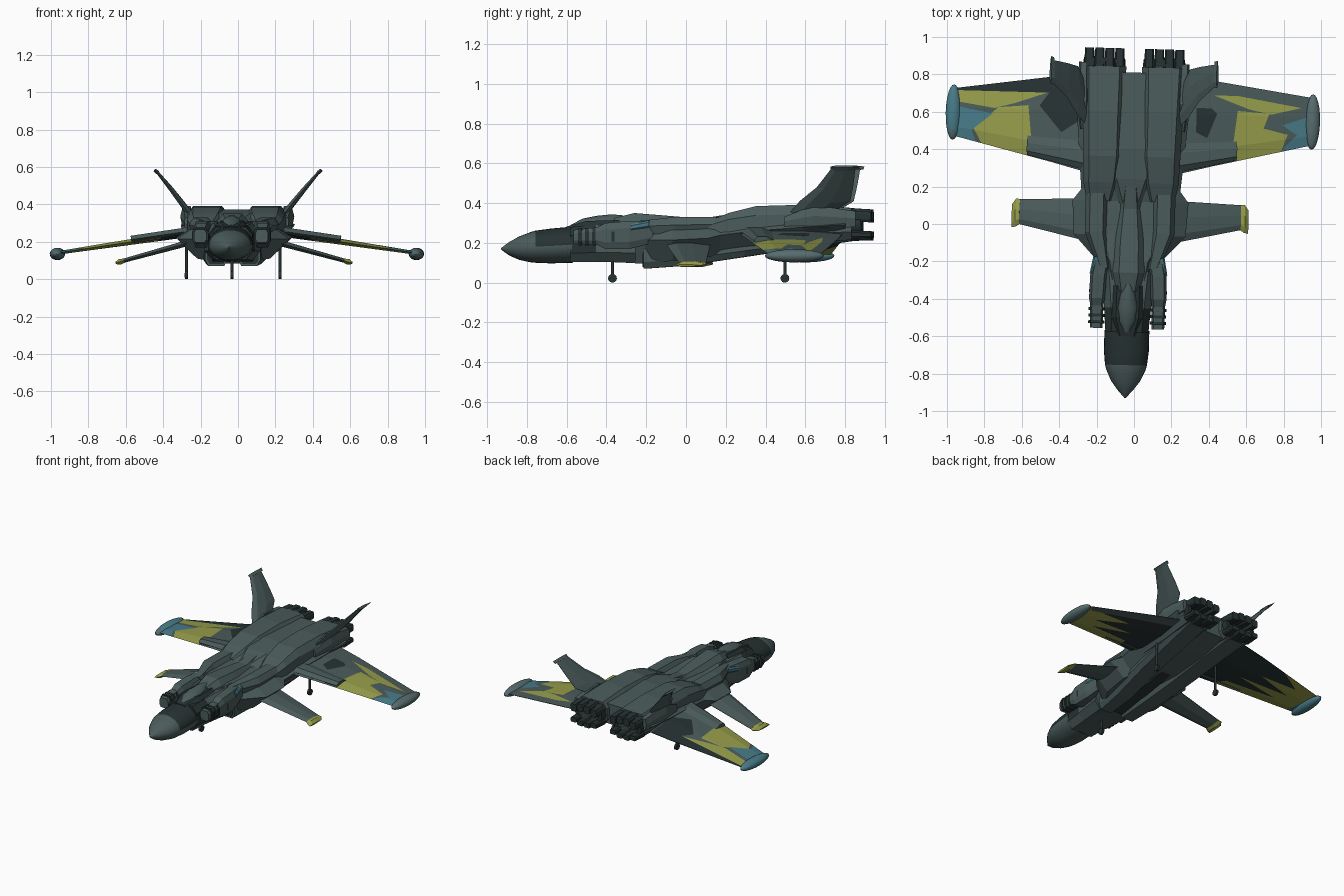
import bpy, bmesh, math
from mathutils import Matrix, Vector

if "Cube" in bpy.data.objects:
    bpy.data.objects.remove(bpy.data.objects["Cube"])


def material(name, rgb):
    m = bpy.data.materials.new(name)
    m.use_nodes = True
    m.diffuse_color = (*rgb, 1)
    m.node_tree.nodes["Principled BSDF"].inputs["Base Color"].default_value = (*rgb, 1)
    return m


GREY = material("slate grey", (0.07, 0.105, 0.105))
DARK = material("dark slate", (0.02, 0.032, 0.032))
YELLOW = material("olive yellow", (0.31, 0.34, 0.07))
TEAL = material("teal blue", (0.065, 0.2, 0.25))
PALE = material("pale slate", (0.095, 0.15, 0.155))

# The whole aircraft stands at a slight yaw
PLACE = Matrix.Translation((-0.022, 0, 0)) @ Matrix.Rotation(math.radians(-1.6), 4, 'Z')


def finish(name, bm, mats, rule=None, smooth=False):
    if rule:
        for f in bm.faces:
            f.material_index = int(rule(f.calc_center_median()))
    bmesh.ops.recalc_face_normals(bm, faces=bm.faces)
    me = bpy.data.meshes.new(name)
    bm.to_mesh(me)
    bm.free()
    me.transform(PLACE)
    ob = bpy.data.objects.new(name, me)
    bpy.context.collection.objects.link(ob)
    for m in mats:
        me.materials.append(m)
    if smooth:
        bpy.ops.object.select_all(action='DESELECT')
        ob.select_set(True)
        bpy.context.view_layer.objects.active = ob
        bpy.ops.object.shade_smooth_by_angle(angle=math.radians(40))


# Unit cross-sections in (x, z)
def ring(n):
    return [(math.cos(2 * math.pi * i / n), math.sin(2 * math.pi * i / n)) for i in range(n)]


HULL = [(1, 0.1), (0.6, 1), (-0.6, 1), (-1, 0.1), (-0.65, -1), (0.65, -1)]
BOX = [(1, 0.5), (0.7, 1), (-0.7, 1), (-1, 0.5), (-1, -0.5), (-0.7, -1), (0.7, -1), (1, -0.5)]


def skin(bm, rings):
    loops = [[bm.verts.new(p) for p in r] for r in rings]
    n = len(loops[0])
    for a, b in zip(loops, loops[1:]):
        for i in range(n):
            bm.faces.new((a[i], a[(i + 1) % n], b[(i + 1) % n], b[i]))
    bm.faces.new(loops[0])
    bm.faces.new(loops[-1])


def loft(name, shape, sections, mats, side=1, rule=None, smooth=False):
    """Sections along y: (y, centre x, half width, bottom z, top z)."""
    bm = bmesh.new()
    skin(bm, [[(side * (cx + hw * u), y, (zb + zt) / 2 + (zt - zb) / 2 * v) for u, v in shape]
              for y, cx, hw, zb, zt in sections])
    finish(name, bm, mats, rule, smooth)


def inside(p, poly):
    hit = False
    for (ax, ay), (bx, by) in zip(poly, poly[1:] + poly[:1]):
        if (ay > p.y) != (by > p.y) and p.x < (bx - ax) * (p.y - ay) / (by - ay) + ax:
            hit = not hit
    return hit


def blade(name, stations, mats, side=1, paint=()):
    """Stations along the span: (x, z, leading y, trailing y, half thickness).
    Paint: (polygon in x and y, material index, +1 for top or -1 for underside)."""
    d = Vector((stations[-1][0] - stations[0][0], stations[-1][1] - stations[0][1])).normalized()
    bm = bmesh.new()
    rings = []
    for x, z, le, te, t in stations:
        def at(f, k):
            return (x - d.y * t * k, le + (te - le) * f, z + d.x * t * k)
        rings.append([at(0, 0), at(0.2, 1), at(0.6, 1), at(1, 0.1), at(1, -0.1), at(0.6, -1), at(0.2, -1)])
    skin(bm, rings)
    bmesh.ops.recalc_face_normals(bm, faces=bm.faces)
    for poly, mat, face_side in paint:
        for a, b in zip(poly, poly[1:] + poly[:1]):
            near = [f for f in bm.faces if f.normal.z * face_side > 0]
            geom = near + list({e for f in near for e in f.edges}) + list({v for f in near for v in f.verts})
            bmesh.ops.bisect_plane(bm, geom=geom, plane_co=(*a, 0),
                                   plane_no=(b[1] - a[1], a[0] - b[0], 0), dist=1e-5)
    for f in bm.faces:
        c = f.calc_center_median()
        for poly, mat, face_side in paint:
            if f.normal.z * face_side > 0 and inside(c, poly):
                f.material_index = mat
    bmesh.ops.scale(bm, vec=(side, 1, 1), verts=bm.verts)
    finish(name, bm, mats)


def ball(name, centre, size, mats, rule):
    bm = bmesh.new()
    bmesh.ops.create_uvsphere(bm, u_segments=24, v_segments=14, radius=1,
                              matrix=Matrix.Translation(centre) @ Matrix.Diagonal((*size, 1)))
    finish(name, bm, mats, rule, True)


def rod(name, centre, radius, depth, axis, mats):
    bm = bmesh.new()
    turn = {'X': Matrix.Rotation(math.pi / 2, 4, 'Y'), 'Z': Matrix()}[axis]
    bmesh.ops.create_cone(bm, segments=14, radius1=radius, radius2=radius, depth=depth, cap_ends=True,
                          matrix=Matrix.Translation(centre) @ turn)
    finish(name, bm, mats, smooth=True)


# Nose with a dark upper band
loft("nose", ring(28), [(-.93, 0, .004, .166, .174), (-.89, 0, .04, .137, .204), (-.84, 0, .078, .115, .232),
                        (-.78, 0, .105, .102, .255), (-.755, 0, .112, .1, .262), (-.68, 0, .12, .097, .272),
                        (-.57, 0, .12, .1, .282)], [GREY, DARK],
     rule=lambda c: c.y > -.76 and c.z > .19, smooth=True)

# Fuselage
loft("forward_fuselage", BOX, [(-.58, 0, .115, .105, .28), (-.45, 0, .125, .105, .29),
                               (-.25, 0, .15, .1, .3)], [GREY, DARK],
     rule=lambda c: c.y < -.45 and c.z > .18)
loft("main_hull", HULL, [(-.3, 0, .14, .1, .3), (-.2, 0, .17, .095, .31), (-.06, 0, .3, .11, .3),
                         (.12, 0, .31, .13, .3), (.18, 0, .265, .14, .32), (.35, 0, .28, .15, .35),
                         (.6, 0, .3, .18, .36), (.81, 0, .305, .22, .35)], [GREY])
loft("rear_deck", HULL, [(.1, 0, .06, .26, .315), (.24, 0, .13, .28, .352), (.4, 0, .17, .28, .372),
                         (.81, 0, .17, .28, .362)], [GREY])
loft("dorsal_spine", HULL, [(-.36, 0, .06, .26, .325), (-.26, 0, .085, .26, .35), (-.1, 0, .08, .25, .337),
                            (.08, 0, .06, .25, .322), (.25, 0, .04, .28, .35)], [GREY])
loft("canopy_frame", HULL, [(-.6, 0, .06, .22, .282), (-.5, 0, .1, .22, .31), (-.33, 0, .1, .22, .315)], [DARK])
loft("canopy", ring(16), [(-.58, 0, .015, .26, .29), (-.52, 0, .05, .25, .322), (-.45, 0, .06, .24, .336),
                          (-.38, 0, .045, .24, .343), (-.32, 0, .02, .25, .34)], [GREY], smooth=True)
loft("belly_keel", BOX, [(-.2, 0, .06, .085, .2), (.3, 0, .05, .145, .25), (.8, 0, .05, .23, .3)], [DARK])

# Wing camouflage: shared underside, then the pattern of each side
WING_UNDER = [([(.2, .2), (.98, .4), (.98, .72), (.2, .83)], 3, -1),
              ([(.36, .2), (.98, .4), (.98, .72), (.6, .77), (.8, .66), (.55, .62), (.8, .57),
                (.45, .51), (.76, .49), (.42, .41)], 1, -1),
              ([(.9, .4), (.98, .4), (.98, .56), (.91, .54)], 2, -1)]
PATTERN = {
    1: [([(.43, .7), (.56, .7), (.9, .645), (.74, .605), (.62, .63)], 1, 1),
        ([(.56, .62), (.73, .61), (.7, .53), (.83, .5), (.79, .39), (.57, .3), (.54, .44)], 1, 1),
        ([(.79, .3), (.81, .43), (.88, .5), (.8, .55), (.97, .61), (.97, .4)], 2, 1),
        ([(.34, .5), (.4, .47), (.45, .6), (.42, .63), (.34, .63)], 3, 1),
        ([(.2, .71), (.9, .66), (.97, .75), (.2, .85)], 0, -1)],
    -1: [([(.46, .69), (.95, .69), (.94, .63), (.74, .6), (.63, .63)], 1, 1),
         ([(.56, .62), (.72, .605), (.85, .49), (.8, .4), (.57, .3), (.54, .44)], 1, 1),
         ([(.79, .3), (.86, .48), (.75, .57), (.97, .61), (.97, .4)], 2, 1),
         ([(.28, .55), (.38, .48), (.5, .62), (.45, .69), (.95, .69), (.97, .72), (.4, .83), (.28, .83)], 3, 1)]}

for s, tag in ((1, "left"), (-1, "right")):
    # Engine trunks and intakes
    loft(tag + "_engine_fairing", BOX, [(.12, .165, .07, .22, .31), (.22, .16, .095, .22, .35), (.36, .155, .105, .2, .385),
                                        (.6, .158, .11, .2, .392), (.84, .16, .118, .215, .375)], [GREY], s)
    loft(tag + "_lower_trunk", BOX, [(-.21, .088, .06, .07, .2), (0, .1, .073, .085, .22), (.3, .13, .08, .13, .25),
                                     (.84, .16, .09, .21, .3)], [GREY], s)
    loft(tag + "_intake_mouth", BOX, [(-.215, .088, .05, .08, .18), (-.2, .088, .05, .08, .18)], [DARK], s)

    # Hollow nozzle with longer petals above and below
    loft(tag + "_nozzle", ring(18), [(.82, .16, .108, .215, .365), (.85, .16, .114, .212, .372),
                                     (.885, .16, .11, .213, .37), (.885, .16, .085, .235, .35),
                                     (.83, .16, .06, .25, .33)], [DARK], s, smooth=True)
    for i in range(4):
        px = .16 + (i - 1.5) * .054
        drop = .012 * (i in (0, 3))
        loft(tag + "_upper_petal", BOX, [(.84, px, .028, .32 - drop, .374 - drop),
                                         (.938, px, .024, .315 - drop, .368 - drop)], [DARK], s)
        loft(tag + "_lower_petal", BOX, [(.84, px, .028, .21 + drop, .25 + drop),
                                         (.938, px, .024, .213 + drop, .246 + drop)], [DARK], s)

    # Shoulder pods beside the cockpit
    loft(tag + "_shoulder_pod", BOX, [(-.44, .165, .035, .19, .28), (-.4, .165, .042, .17, .3),
                                      (-.28, .16, .045, .17, .31), (-.16, .14, .04, .2, .31)], [GREY], s)
    loft(tag + "_shoulder_barrel", BOX, [(-.56, .165, .034, .195, .265), (-.43, .165, .036, .19, .28)], [GREY], s)
    for y in (-.535, -.5, -.465, -.37):
        loft(tag + "_barrel_band", BOX, [(y, .165, .043, .188, .276), (y + .016, .165, .043, .188, .276)], [DARK], s)
    loft(tag + "_shoulder_marking", BOX, [(-.27, .182, .026, .262, .295), (-.18, .165, .026, .276, .314)], [TEAL], s)
    loft(tag + "_hull_cheek", HULL, [(-.24, .13, .03, .25, .31), (-.05, .18, .06, .24, .33),
                                     (.16, .18, .06, .25, .33)], [GREY], s)

    # Main wing with raised inner leading edge and tip pod
    blade(tag + "_wing", [(.2, .253, .26, .8, .02), (.43, .219, .32, .777, .017), (.96, .14, .447, .7, .009)],
          [GREY, YELLOW, TEAL, DARK], s, WING_UNDER + PATTERN[s])
    blade(tag + "_wing_glove", [(.24, .258, .28, .46, .022), (.56, .212, .355, .46, .02)], [GREY], s)
    ball(tag + "_wing_tip_pod", (s * .96, .572, .135), (.041, .148, .033), [PALE, TEAL],
         lambda c: c.y > .47 if s < 0 else c.x < .95 and c.z < .125)

    # Foreplane with coloured tip
    blade(tag + "_foreplane", [(.24, .195, -.095, .13, .016), (.59, .099, -.017, .117, .011)], [GREY], s)
    blade(tag + "_foreplane_tip", [(.59, .099, -.017, .117, .011), (.61, .093, -.03, .12, .016),
                                   (.632, .086, -.035, .09, .006)], [YELLOW], s)

    # Canted tail fin
    blade(tag + "_tail_fin", [(.255, .352, .53, .74, .016), (.3, .41, .58, .835, .014),
                              (.355, .48, .668, .85, .012), (.435, .576, .745, .865, .007)], [GREY], s)
    blade(tag + "_fin_cap", [(.43, .57, .74, .88, .01), (.446, .584, .74, .885, .008)], [GREY], s)
    loft(tag + "_fin_root", HULL, [(.5, .265, .015, .28, .33), (.65, .27, .035, .27, .39),
                                   (.86, .27, .025, .28, .36)], [GREY], s)

    # Main landing gear
    gear_x, gear_y = s * .25 - .018, .497 + s * .007
    rod(tag + "_gear_strut", (gear_x, gear_y, .12), .008, .2, 'Z', [DARK])
    rod(tag + "_gear_wheel", (gear_x, gear_y, .022), .022, .016, 'X', [DARK])

# Nose landing gear
rod("nose_gear_strut", (0, -.37, .07), .008, .1, 'Z', [DARK])
rod("nose_gear_wheel", (0, -.37, .022), .022, .016, 'X', [DARK])
